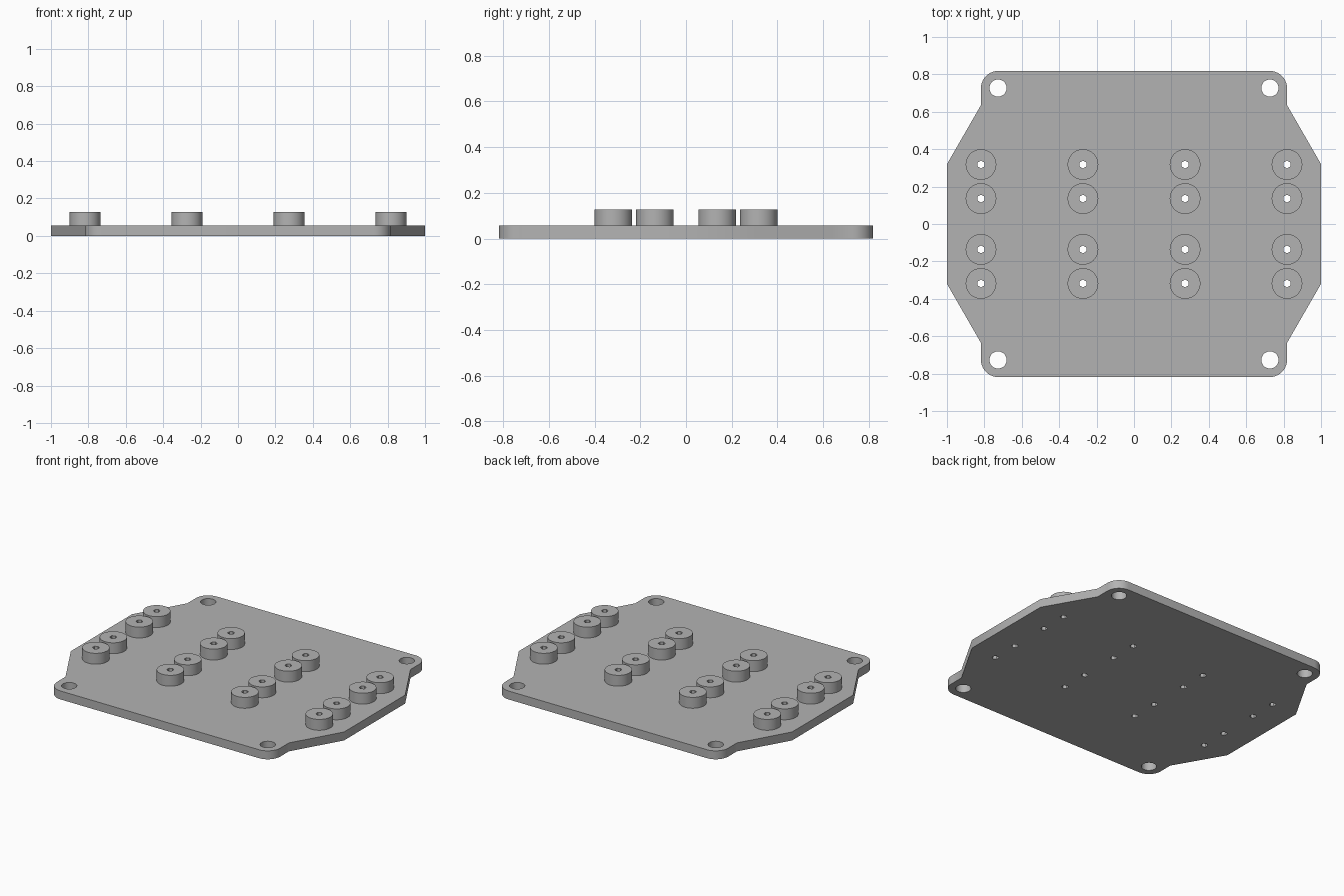
import bpy
import bmesh
from math import cos, sin, pi, radians
from mathutils import Vector

cube = bpy.data.objects.get("Cube")
if cube:
    bpy.data.objects.remove(cube, do_unlink=True)

PLATE_TOP, BOSS_TOP = 0.056, 0.128
BOSS_XS = (-0.818, -0.273, 0.273, 0.818)
BOSS_YS = (-0.318, -0.136, 0.136, 0.318)

grey = bpy.data.materials.new("plain_grey")
grey.use_nodes = True
colour = (0.45, 0.45, 0.45, 1)
grey.diffuse_color = colour
grey.node_tree.nodes["Principled BSDF"].inputs["Base Color"].default_value = colour


def arc(cx, cy, r, start, end, steps):
    """Points along an arc, both ends included."""
    angles = [start + (end - start) * i / steps for i in range(steps + 1)]
    return [(cx + r * cos(a), cy + r * sin(a)) for a in angles]


def circle(cx, cy, r, sides):
    """Closed ring of points, with one corner pointing along y."""
    return arc(cx, cy, r, pi / 2, pi * 5 / 2, sides)[:-1]


def slab(name, outlines, z0, z1):
    """Fill an outline with its holes and extrude it upward."""
    bm = bmesh.new()
    edges = []
    for points in outlines:
        verts = [bm.verts.new((x, y, z0)) for x, y in points]
        edges += [bm.edges.new((v, verts[i - 1])) for i, v in enumerate(verts)]
    bmesh.ops.triangle_fill(bm, edges=edges, use_beauty=True, normal=Vector((0, 0, 1)))
    out = bmesh.ops.extrude_face_region(bm, geom=bm.faces[:], use_keep_orig=True)
    top = [g for g in out["geom"] if isinstance(g, bmesh.types.BMVert)]
    bmesh.ops.translate(bm, verts=top, vec=(0, 0, z1 - z0))
    bmesh.ops.recalc_face_normals(bm, faces=bm.faces[:])
    mesh = bpy.data.meshes.new(name)
    bm.to_mesh(mesh)
    bm.free()
    mesh.materials.append(grey)
    obj = bpy.data.objects.new(name, mesh)
    bpy.context.collection.objects.link(obj)
    bpy.ops.object.select_all(action="DESELECT")
    obj.select_set(True)
    bpy.context.view_layer.objects.active = obj
    bpy.ops.object.shade_smooth_by_angle(angle=radians(30))
    return obj


# Plate outline: one quarter, mirrored around to a closed loop
quarter = [(1, 0.32), (0.818, 0.636)] + arc(0.727, 0.727, 0.091, 0, pi / 2, 10)
half = quarter + [(-x, y) for x, y in reversed(quarter)]
outline = half + [(x, -y) for x, y in reversed(half)]

# Mounting holes at the corners and screw holes under the bosses
mount_holes = [circle(x, y, 0.046, 32) for x in (-0.727, 0.727) for y in (-0.727, 0.727)]
spots = [(x, y) for x in BOSS_XS for y in BOSS_YS]
screw_holes = [circle(x, y, 0.021, 6) for x, y in spots]
slab("base_plate", [outline] + mount_holes + screw_holes, 0, PLATE_TOP)

# Round bosses with a hexagonal hole
for n, (x, y) in enumerate(spots, 1):
    rings = [circle(x, y, 0.082, 40), circle(x, y, 0.021, 6)]
    slab(f"boss_{n:02d}", rings, PLATE_TOP, BOSS_TOP)
